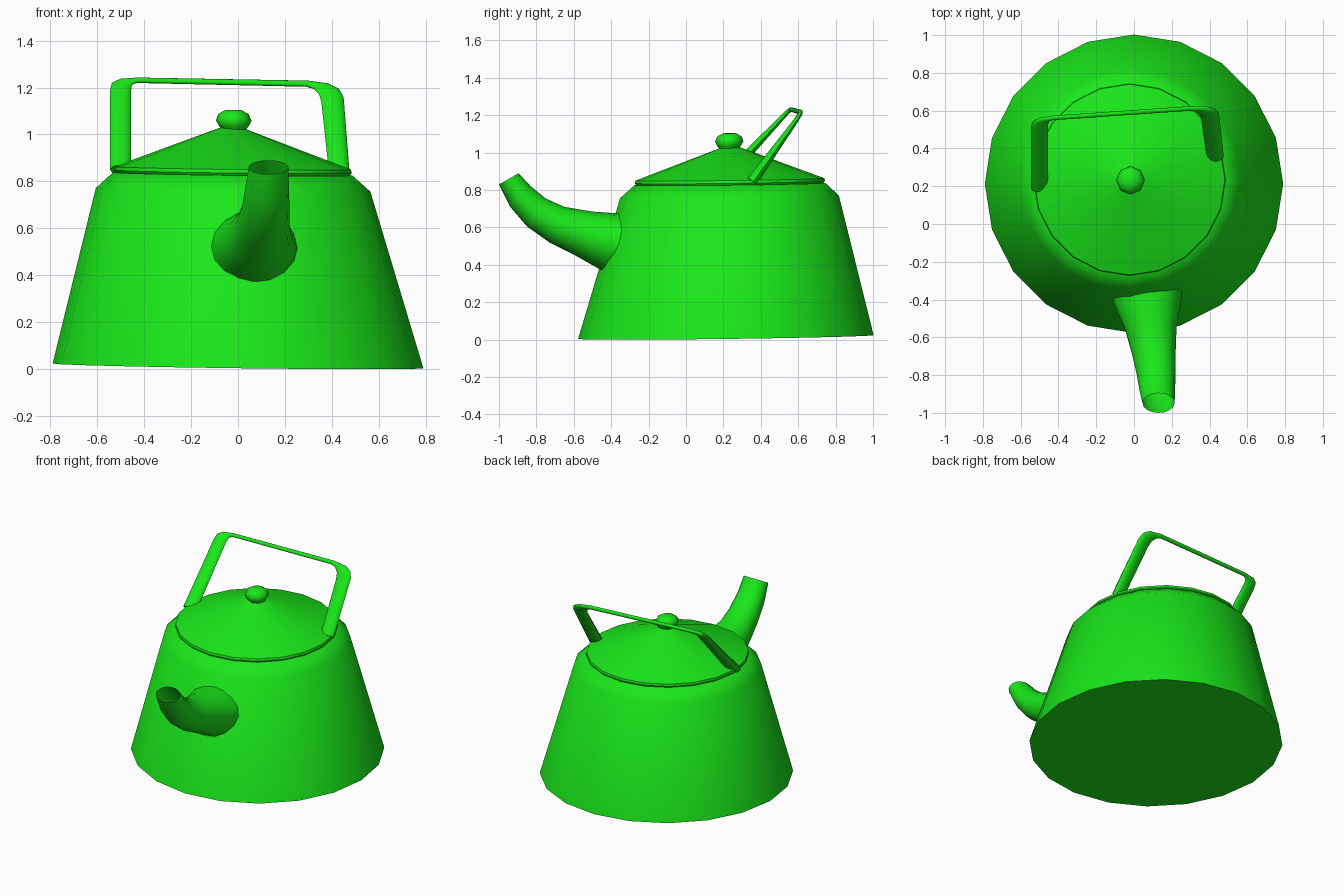
import bpy, bmesh, math
from mathutils import Vector, Matrix

if "Cube" in bpy.data.objects:
    bpy.data.objects.remove(bpy.data.objects["Cube"])

GREEN = bpy.data.materials.new("green_enamel")
GREEN.diffuse_color = (0.01, 0.8, 0.01, 1)
GREEN.use_nodes = True
GREEN.node_tree.nodes["Principled BSDF"].inputs["Base Color"].default_value = GREEN.diffuse_color


def loft(name, rings, cap_start=True, cap_end=True, angle=45):
    """Skin a list of point rings into one smooth-shaded object."""
    bm = bmesh.new()
    loops = [[bm.verts.new(p) for p in ring] for ring in rings]
    n = len(loops[0])
    for a, b in zip(loops, loops[1:]):
        for i in range(n):
            bm.faces.new((a[i], a[(i + 1) % n], b[(i + 1) % n], b[i]))
    if cap_start:
        bm.faces.new(loops[0])
    if cap_end:
        bm.faces.new(loops[-1])
    bmesh.ops.recalc_face_normals(bm, faces=bm.faces)
    mesh = bpy.data.meshes.new(name)
    bm.to_mesh(mesh)
    bm.free()
    obj = bpy.data.objects.new(name, mesh)
    bpy.context.collection.objects.link(obj)
    mesh.materials.append(GREEN)
    bpy.ops.object.select_all(action='DESELECT')
    obj.select_set(True)
    bpy.context.view_layer.objects.active = obj
    bpy.ops.object.shade_smooth_by_angle(angle=math.radians(angle))
    return obj


def ellipse(c, u, v, n):
    return [c + u * math.cos(t) + v * math.sin(t)
            for t in (2 * math.pi * i / n for i in range(n))]


# The kettle leans slightly: a shear shared by body, lid and knob
LEAN = Matrix(((1, 0, -0.028, 0), (0, 1, 0.026, 0.213),
               (-0.0127, 0.0127, 1, 0.014), (0, 0, 0, 1)))


def turned(name, profile, sides, angle=45, offset=(0, 0)):
    rings = [[LEAN @ p for p in ellipse(Vector((*offset, z)), Vector((r, 0, 0)),
                                        Vector((0, r, 0)), sides)]
             for r, z in profile]
    return loft(name, rings, angle=angle)


# Body, lid and knob
turned("body", [(0.79, 0), (0.585, 0.75), (0.51, 0.818)], 20)
turned("lid", [(0.495, 0.81), (0.508, 0.828), (0.505, 0.843), (0.06, 1.01), (0.02, 1.02)], 20, 30)
turned("knob", [(0.045, 1.0), (0.062, 1.02), (0.076, 1.045), (0.065, 1.073), (0.035, 1.09)],
       8, 50, (0.011, -0.009))

# Spout: upper (y, z), lower (y, z), left x, right x
spout = [
    ((-0.28, 0.665), (-0.38, 0.36), -0.13, 0.255),
    ((-0.355, 0.675), (-0.45, 0.37), -0.115, 0.25),
    ((-0.50, 0.685), (-0.60, 0.455), -0.05, 0.225),
    ((-0.65, 0.71), (-0.73, 0.52), -0.01, 0.22),
    ((-0.75, 0.755), (-0.85, 0.605), 0.015, 0.22),
    ((-0.83, 0.82), (-0.94, 0.71), 0.03, 0.217),
    ((-0.895, 0.89), (-1.0, 0.83), 0.045, 0.215),
]
rings = []
for up, low, x0, x1 in spout:
    xc = (x0 + x1) / 2
    a, b = Vector((xc, *up)), Vector((xc, *low))
    rings.append(ellipse((a + b) / 2, Vector(((x1 - x0) / 2, 0, 0)), (a - b) / 2, 16))
loft("spout", rings, cap_end=False)

# Handle: outer (x, z), inner (x, z), half thickness; wide legs, slim bar
handle = [
    ((-0.545, 0.85), (-0.455, 0.85), 0.030),
    ((-0.545, 1.19), (-0.455, 1.19), 0.013),
    ((-0.537, 1.22), (-0.453, 1.205), 0.012),
    ((-0.505, 1.235), (-0.448, 1.215), 0.012),
    ((-0.43, 1.24), (-0.43, 1.222), 0.012),
    ((0.30, 1.227), (0.29, 1.206), 0.012),
    ((0.39, 1.215), (0.32, 1.196), 0.012),
    ((0.43, 1.195), (0.345, 1.172), 0.012),
    ((0.45, 1.16), (0.355, 1.14), 0.014),
    ((0.475, 0.845), (0.387, 0.845), 0.030),
]


def on_plane(x, z):
    """Place a front-view handle point on its leaning, twisted plane."""
    left = 0.55 + (z - 1.225) * 0.95
    right = 0.615 + (z - 1.205) * 0.73
    t = (x + 0.5) / 0.93
    return Vector((x, left + (right - left) * t, z))


normal = Vector((0, -0.76, 0.65))
rings = []
for out, inn, t in handle:
    a, b = on_plane(*out), on_plane(*inn)
    rings.append(ellipse((a + b) / 2, (a - b) / 2, normal * t, 12))
loft("handle", rings, angle=50)
